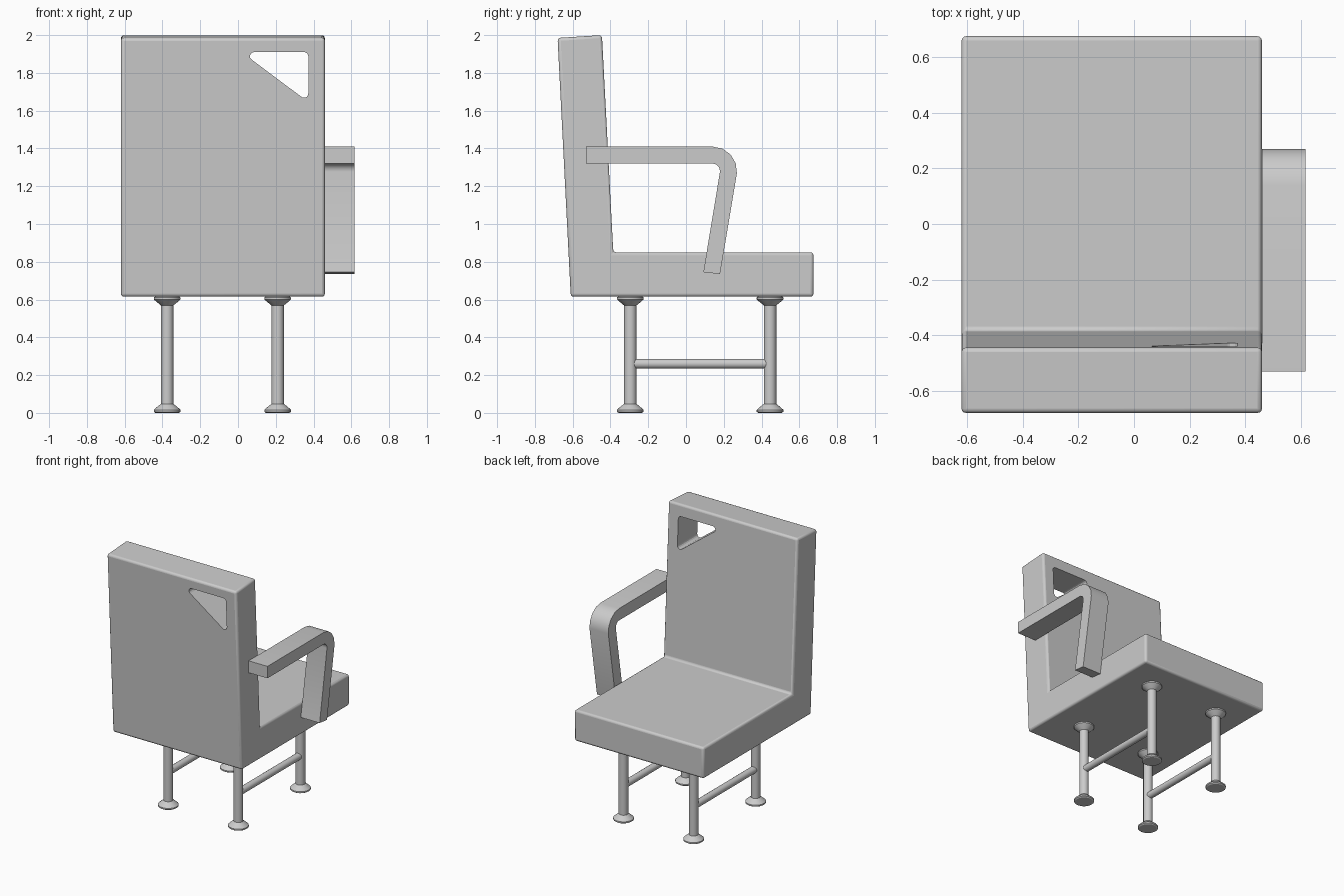
import bpy, bmesh, math
from mathutils import Vector

old = bpy.data.objects.get("Cube")
if old:
    bpy.data.objects.remove(old, do_unlink=True)

grey = bpy.data.materials.new("plain grey")
grey.use_nodes = True
grey.diffuse_color = (0.6, 0.6, 0.6, 1)
grey.node_tree.nodes["Principled BSDF"].inputs["Base Color"].default_value = (0.6, 0.6, 0.6, 1)


def finish(name, bm):
    bmesh.ops.recalc_face_normals(bm, faces=bm.faces)
    mesh = bpy.data.meshes.new(name)
    bm.to_mesh(mesh)
    bm.free()
    mesh.materials.append(grey)
    obj = bpy.data.objects.new(name, mesh)
    bpy.context.collection.objects.link(obj)
    return obj


def extrude(name, points, step):
    """Prism from a closed outline, swept along step."""
    bm = bmesh.new()
    face = bm.faces.new([bm.verts.new(p) for p in points])
    ext = bmesh.ops.extrude_face_region(bm, geom=[face])
    moved = [v for v in ext["geom"] if isinstance(v, bmesh.types.BMVert)]
    bmesh.ops.translate(bm, verts=moved, vec=step)
    return finish(name, bm)


def lathe(name, profile, place, sides=24):
    """Solid of revolution about z from (radius, height) pairs."""
    bm = bmesh.new()
    rings = [[bm.verts.new((r * math.cos(a), r * math.sin(a), z))
              for a in [math.tau * i / sides for i in range(sides)]]
             for r, z in profile]
    for low, high in zip(rings, rings[1:]):
        for i in range(sides):
            j = (i + 1) % sides
            bm.faces.new((low[i], low[j], high[j], high[i]))
    bm.faces.new(rings[0])
    bm.faces.new(rings[-1])
    obj = finish(name, bm)
    obj.location = place
    smooth(obj)
    return obj


def smooth(obj, angle=30):
    bpy.ops.object.select_all(action="DESELECT")
    obj.select_set(True)
    bpy.context.view_layer.objects.active = obj
    bpy.ops.object.shade_smooth_by_angle(angle=math.radians(angle))


def arc(centre, radius, start, end, steps):
    """Points on an arc, angles in degrees."""
    return [(centre[0] + radius * math.cos(math.radians(start + (end - start) * i / steps)),
             centre[1] + radius * math.sin(math.radians(start + (end - start) * i / steps)))
            for i in range(steps + 1)]


# Seat and leaning backrest in one L-shaped block
outline = [(-0.61, 0.615), (0.675, 0.615), (0.675, 0.85),
           (-0.385, 0.85), (-0.445, 2.0), (-0.68, 1.985)]
body = extrude("seat_and_backrest", [(-0.62, y, z) for y, z in outline], (1.08, 0, 0))
bevel = body.modifiers.new("soft edges", "BEVEL")
bevel.width = 0.016
bevel.segments = 3

# Rounded triangular hand hole through the backrest
r = 0.022
slope = -37
hole = (arc((0.35, 1.888), r, 0, 90, 4)
        + arc((0.085, 1.888), r, 90, 270 + slope, 5)
        + arc((0.35, 1.69), r, 270 + slope, 360, 5))
cutter = extrude("hand_hole_cutter", [(x, -0.9, z) for x, z in hole], (0, 0.7, 0))
cutter.hide_render = True
cutter.hide_set(True)
cut = body.modifiers.new("hand hole", "BOOLEAN")
cut.operation = "DIFFERENCE"
cut.solver = "EXACT"
cut.object = cutter
smooth(body, 35)

# Bent armrest on the left side
bend = (0.14, 1.28)
arm = ([(-0.53, 1.32), (-0.53, 1.41)]
       + arc(bend, 0.13, 90, -5, 4)
       + [(0.18, 0.735), (0.092, 0.745)]
       + arc(bend, 0.04, -5, 90, 4))
armrest = extrude("armrest", [(0.46, y, z) for y, z in arm], (0.157, 0, 0))
smooth(armrest)

# Flanged legs, with a stretcher along each side
flange = [(0.062, 0), (0.071, 0.006), (0.071, 0.016), (0.06, 0.026), (0.033, 0.048)]
leg = flange + [(rad, 0.617 - z) for rad, z in reversed(flange)]
leg_y = {"front": -0.295, "back": 0.445}
for side, x in (("right", -0.375), ("left", 0.21)):
    for end, y in leg_y.items():
        lathe(f"{end}_{side}_leg", leg, (x, y, 0))
    span = leg_y["back"] - leg_y["front"]
    bar = lathe(f"{side}_stretcher", [(0.026, 0), (0.026, span)],
                Vector((x, leg_y["front"], 0.26)), 16)
    bar.rotation_euler.x = -math.pi / 2
